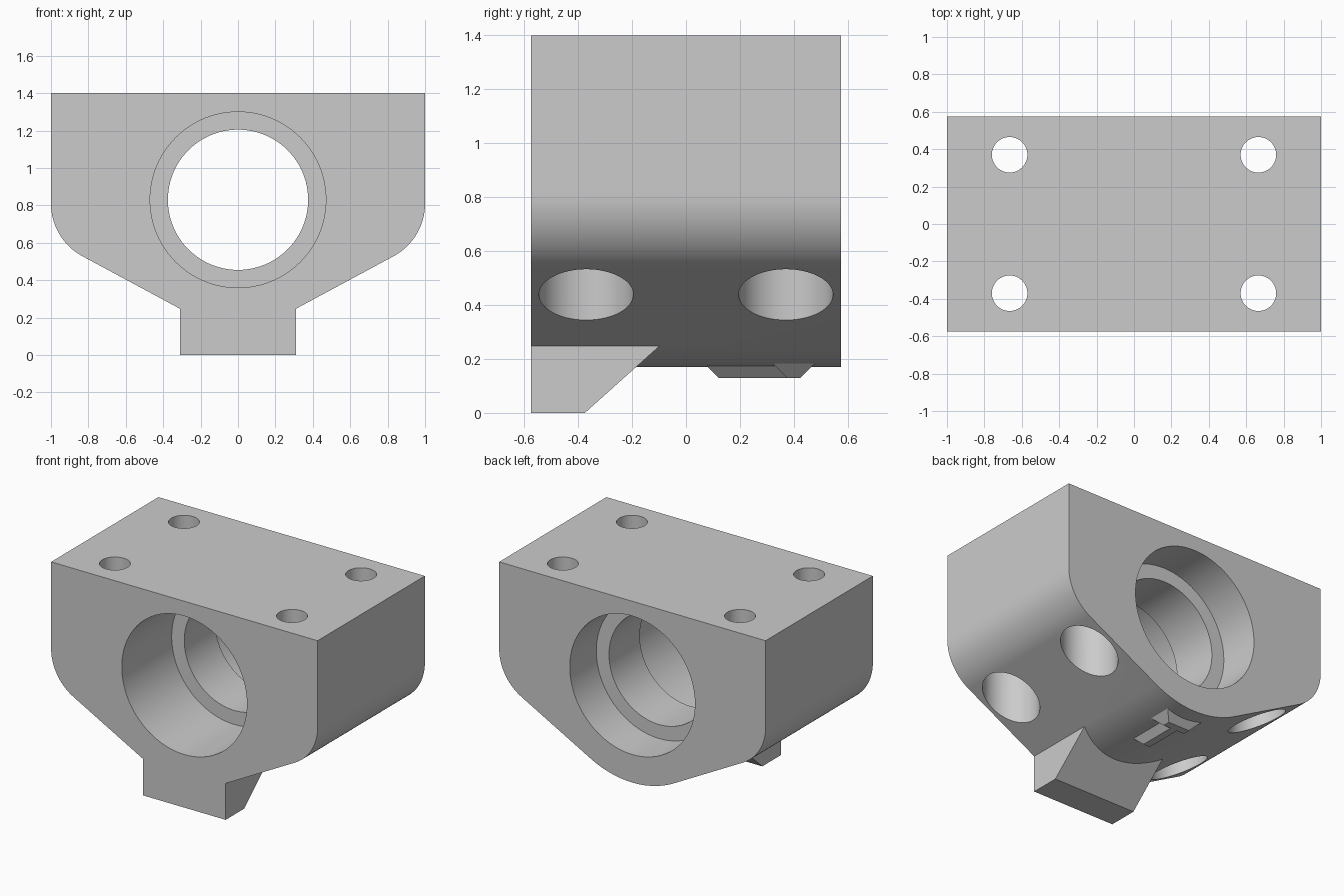
import bpy, bmesh
from math import sin, cos, radians, pi
from mathutils import Matrix, Vector

cube = bpy.data.objects.get("Cube")
if cube:
    bpy.data.objects.remove(cube, do_unlink=True)

grey = bpy.data.materials.new("light grey plastic")
grey.use_nodes = True
GREY = (0.6, 0.6, 0.6, 1)
grey.diffuse_color = GREY
grey.node_tree.nodes["Principled BSDF"].inputs["Base Color"].default_value = GREY

HALF_DEPTH = 0.575
BORE_Z = 0.83


def finish(bm, name):
    bmesh.ops.recalc_face_normals(bm, faces=bm.faces)
    mesh = bpy.data.meshes.new(name)
    bm.to_mesh(mesh)
    bm.free()
    mesh.materials.append(grey)
    ob = bpy.data.objects.new(name, mesh)
    bpy.context.collection.objects.link(ob)
    return ob


def prism(name, points, sweep):
    """Closed outline swept along a vector."""
    bm = bmesh.new()
    face = bm.faces.new([bm.verts.new(p) for p in points])
    new = bmesh.ops.extrude_face_region(bm, geom=[face])["geom"]
    verts = [v for v in new if isinstance(v, bmesh.types.BMVert)]
    bmesh.ops.translate(bm, vec=Vector(sweep), verts=verts)
    return finish(bm, name)


def cylinder(name, radius, start, end, segments=64):
    start, end = Vector(start), Vector(end)
    axis = end - start
    turn = axis.to_track_quat("Z", "Y").to_matrix().to_4x4()
    bm = bmesh.new()
    bmesh.ops.create_cone(bm, cap_ends=True, segments=segments, radius1=radius,
                          radius2=radius, depth=axis.length,
                          matrix=Matrix.Translation((start + end) / 2) @ turn)
    return finish(bm, name)


def combine(target, other, operation):
    """Apply a boolean to the target and discard the other object."""
    mod = target.modifiers.new(operation.lower(), "BOOLEAN")
    mod.operation, mod.solver, mod.object = operation, "EXACT", other
    bpy.context.view_layer.objects.active = target
    bpy.ops.object.modifier_apply(modifier=mod.name)
    bpy.data.objects.remove(other, do_unlink=True)


def arc(cx, cz, r, a0, a1, n):
    angles = [radians(a0 + (a1 - a0) * i / n) for i in range(n + 1)]
    return [(cx + r * cos(a), cz + r * sin(a)) for a in angles]


def ridge(name, hx, y0, y1):
    """Bar under the body whose sides flare outwards at 45 degrees."""
    low, high = 0.13, 0.2
    bm = bmesh.new()
    bmesh.ops.create_cube(bm, size=2)
    for v in bm.verts:
        top = v.co.z > 0
        flare = high - low if top else 0
        v.co = (v.co.x * (hx + flare),
                (y0 + y1) / 2 + v.co.y * ((y1 - y0) / 2 + flare),
                high if top else low)
    return finish(bm, name)


# Body: square top, rounded shoulders, sloping flanks, round belly
right_half = [(1, 1.4)] + arc(0.68, 0.81, 0.32, 0, -62, 20)
belly = arc(0, BORE_Z, 0.66, -62, -118, 28)
left_half = [(-x, z) for x, z in reversed(right_half)]
outline = right_half + belly + left_half
body = prism("bearing_block", [(x, -HALF_DEPTH, z) for x, z in outline],
             (0, 2 * HALF_DEPTH, 0))

# Front foot with a sloped rear
foot = [(-HALF_DEPTH, 0), (-0.375, 0), (-0.04, 0.3), (-HALF_DEPTH, 0.3)]
combine(body, prism("front_foot", [(-0.31, y, z) for y, z in foot], (0.62, 0, 0)), "UNION")

# Tapered locating ridges under the back
combine(body, ridge("stem_ridge", 0.025, 0.12, 0.41), "UNION")
combine(body, ridge("cross_ridge", 0.08, 0.375, 0.425), "UNION")

# Main bore: a wide seat at each end and a narrower lip between
for radius, y0, y1 in ((0.47, -1, -0.04), (0.47, 0.29, 1), (0.375, -0.5, 0.5)):
    combine(body, cylinder("bore", radius, (0, y0, BORE_Z), (0, y1, BORE_Z), 96),
            "DIFFERENCE")

# Screw holes with wide recesses from below
for x in (-0.665, 0.665):
    for y in (-0.37, 0.37):
        combine(body, cylinder("recess", 0.175, (x, y, 0), (x, y, 0.95)), "DIFFERENCE")
        combine(body, cylinder("screw_hole", 0.095, (x, y, 0.8), (x, y, 1.6)), "DIFFERENCE")

bpy.ops.object.select_all(action="DESELECT")
body.select_set(True)
bpy.context.view_layer.objects.active = body
bpy.ops.object.shade_smooth_by_angle(angle=radians(25))
